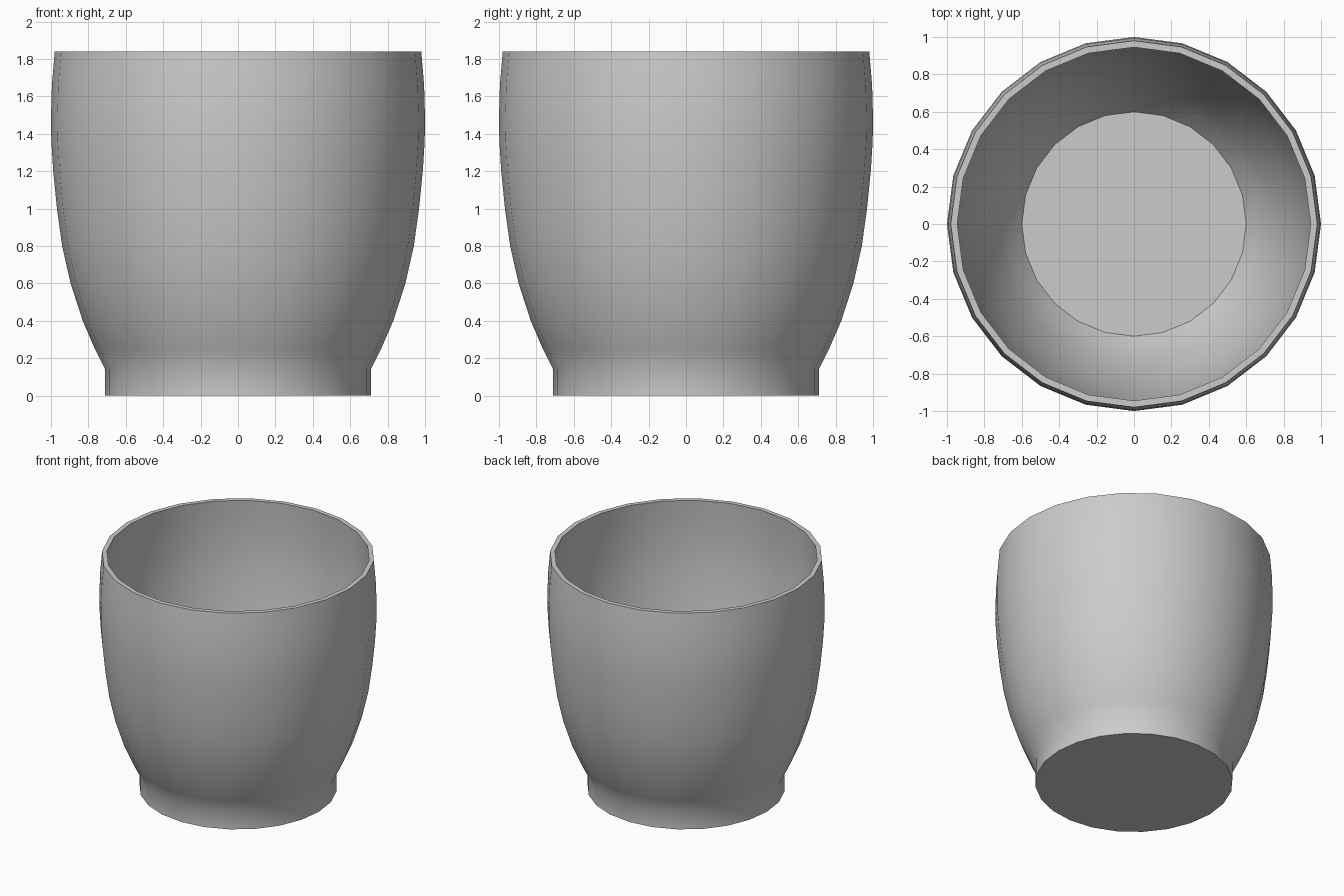
import bpy
import bmesh
import math

cube = bpy.data.objects.get("Cube")
if cube:
    bpy.data.objects.remove(cube, do_unlink=True)

SIDES = 24

# Single plain grey
grey = bpy.data.materials.new("plain grey")
grey.use_nodes = True
colour = (0.6, 0.6, 0.6, 1)
grey.diffuse_color = colour
grey.node_tree.nodes["Principled BSDF"].inputs["Base Color"].default_value = colour

# Section (radius, height): foot, outer wall, rim, inner wall, inner floor
foot = [(0.71, 0), (0.71, 0.14)]
wall = [(0.765, 0.25), (0.83, 0.4), (0.895, 0.6), (0.94, 0.8), (0.968, 1.0),
        (0.988, 1.2), (0.998, 1.36), (1.0, 1.48), (0.995, 1.66), (0.98, 1.84)]
thickness = 0.035
inner = [(r - thickness, z) for r, z in reversed(wall)]
inner += [(0.67, 0.14), (0.6, 0.05)]
profile = foot + wall + inner

# Cup: rings joined into walls, capped at the base and the inner floor
bm = bmesh.new()
rings = []
for r, z in profile:
    angles = [2 * math.pi * i / SIDES for i in range(SIDES)]
    rings.append([bm.verts.new((r * math.cos(a), r * math.sin(a), z)) for a in angles])
for low, high in zip(rings, rings[1:]):
    for i in range(SIDES):
        j = (i + 1) % SIDES
        bm.faces.new((low[i], low[j], high[j], high[i]))
bm.faces.new(list(reversed(rings[0])))
bm.faces.new(rings[-1])

mesh = bpy.data.meshes.new("cup")
bm.to_mesh(mesh)
bm.free()
mesh.materials.append(grey)
cup = bpy.data.objects.new("cup", mesh)
bpy.context.collection.objects.link(cup)

# Smooth walls with crisp rim and base
bpy.ops.object.select_all(action='DESELECT')
cup.select_set(True)
bpy.context.view_layer.objects.active = cup
bpy.ops.object.shade_smooth_by_angle(angle=math.radians(32))
